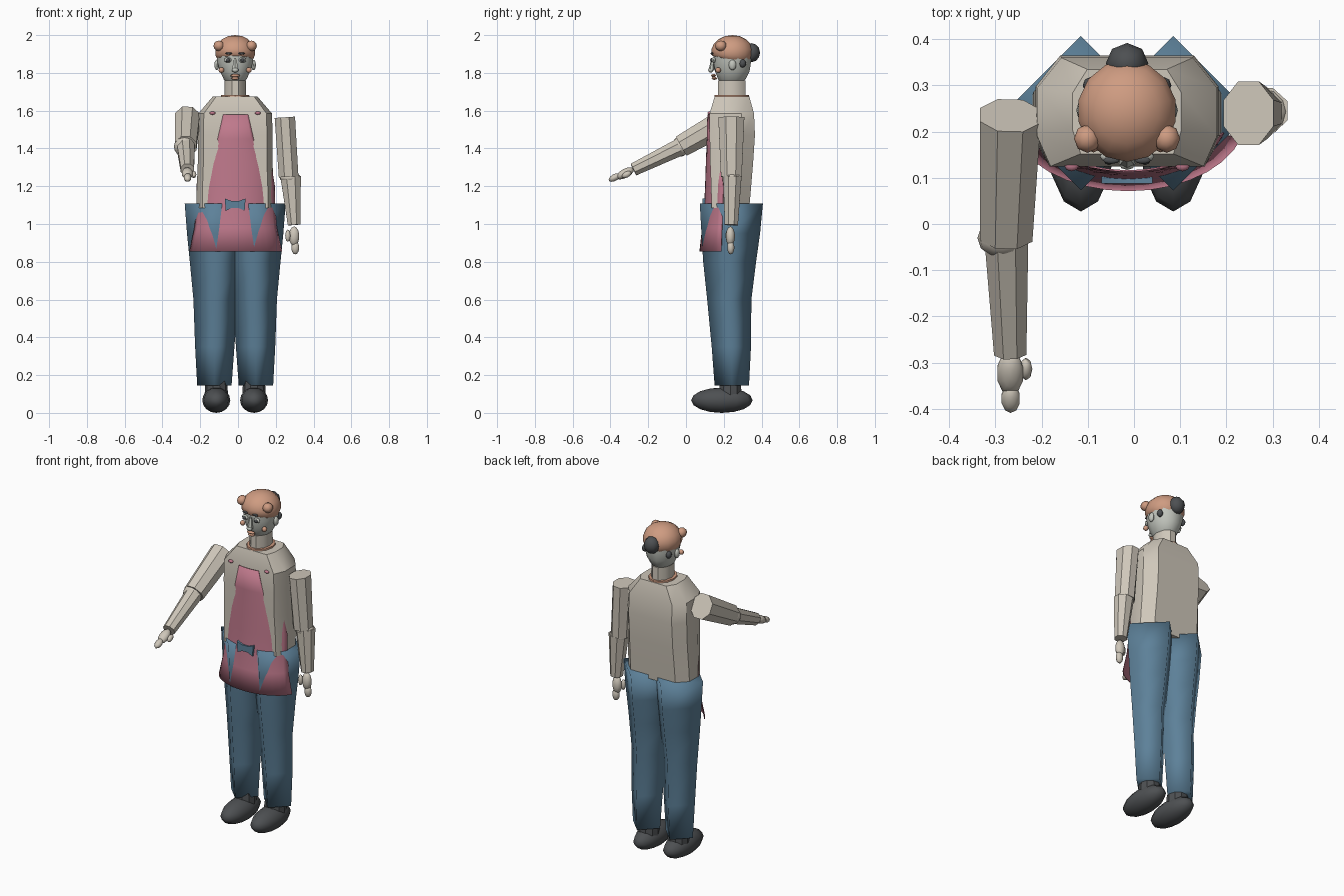
import bpy, bmesh, math
from mathutils import Vector, Matrix

if "Cube" in bpy.data.objects:
    bpy.data.objects.remove(bpy.data.objects["Cube"])

CX = -0.015  # body centre line


def material(name, rgb):
    m = bpy.data.materials.new(name)
    m.diffuse_color = (*rgb, 1)
    m.use_nodes = True
    m.node_tree.nodes["Principled BSDF"].inputs["Base Color"].default_value = m.diffuse_color
    return m


CLOTH = material("beige_cloth", (0.62, 0.57, 0.49))
FACE = material("pale_face", (0.54, 0.56, 0.51))
HAIR = material("copper_brown", (0.62, 0.33, 0.22))
PINK = material("apron_pink", (0.52, 0.19, 0.26))
BLUE = material("trouser_blue", (0.11, 0.22, 0.32))
DARK = material("charcoal", (0.075, 0.08, 0.085))


def finish(name, bm, mat, angle=35):
    bmesh.ops.recalc_face_normals(bm, faces=bm.faces)
    me = bpy.data.meshes.new(name)
    bm.to_mesh(me)
    bm.free()
    ob = bpy.data.objects.new(name, me)
    bpy.context.collection.objects.link(ob)
    me.materials.append(mat)
    bpy.ops.object.select_all(action='DESELECT')
    ob.select_set(True)
    bpy.context.view_layer.objects.active = ob
    bpy.ops.object.shade_smooth_by_angle(angle=math.radians(angle))
    return ob


def loft(name, rings, mat, closed=True, angle=35):
    """Skin a stack of equal-length rings; closed rings get end caps."""
    bm = bmesh.new()
    vs = [[bm.verts.new(p) for p in r] for r in rings]
    n = len(rings[0])
    for a, b in zip(vs, vs[1:]):
        for i in range(n if closed else n - 1):
            j = (i + 1) % n
            bm.faces.new((a[i], a[j], b[j], b[i]))
    if closed:
        bm.faces.new(vs[0])
        bm.faces.new(vs[-1])
    return finish(name, bm, mat, angle)


def oval(cx, cy, z, rx, ry, n, turn=0.0):
    return [(cx + rx * math.cos(turn + math.tau * i / n),
             cy + ry * math.sin(turn + math.tau * i / n), z) for i in range(n)]


def ball(name, loc, rad, mat, seg=12, rot=None):
    bm = bmesh.new()
    bmesh.ops.create_uvsphere(bm, u_segments=seg, v_segments=max(6, seg // 2 + 2), radius=1)
    m = Matrix.Translation(loc) @ (rot or Matrix()) @ Matrix.Diagonal((*rad, 1))
    bmesh.ops.transform(bm, matrix=m, verts=bm.verts)
    return finish(name, bm, mat, 60)


def limb(name, p0, p1, r0, r1, mat, n=8):
    """Boxy tapered tube; r = (sideways radius, depth radius)."""
    p0, p1 = Vector(p0), Vector(p1)
    d = (p1 - p0).normalized()
    v = d.cross(Vector((1, 0, 0))).normalized()
    u = v.cross(d)
    rings = []
    for p, r in ((p0, r0), (p1, r1)):
        ring = []
        for i in range(n):
            t = math.tau * (i + 0.5) / n
            c, s = math.cos(t), math.sin(t)
            k = 1 / math.cos(math.pi / n)
            ring.append(p + u * (c * k * r[0]) + v * (s * k * r[1]))
        rings.append(ring)
    return loft(name, rings, mat)


# Shirt body: chamfered box sections (z, half width, front y, back y)
def chamfer_ring(z, w, f, b):
    c, h = 0.03 * w / 0.2, (b - f) * 0.28
    q = [(w - c, f), (w, f + h), (w, b - h), (w - c * 1.8, b)]
    pts = q + [(-x, y) for x, y in reversed(q)]
    return [(CX + x, y, z) for x, y in pts]


loft("shirt_body", [chamfer_ring(*s) for s in (
    (1.085, 0.205, 0.135, 0.335), (1.20, 0.203, 0.133, 0.345),
    (1.32, 0.198, 0.128, 0.355), (1.47, 0.198, 0.125, 0.365),
    (1.585, 0.195, 0.125, 0.36), (1.675, 0.118, 0.152, 0.335))], CLOTH)


# Apron: one curved sheet from bib to skirt (z, x radius, y radius, half sweep)
def arc(z, a, b, sweep, n=15):
    out = []
    for i in range(n):
        t = math.radians(sweep) * (2 * i / (n - 1) - 1)
        out.append((-0.0125 + a * math.sin(t), 0.235 - b * math.cos(t), z))
    return out


apron = loft("apron", [arc(*s) for s in (
    (0.855, 0.253, 0.160, 73), (0.98, 0.225, 0.146, 73), (1.10, 0.213, 0.135, 74),
    (1.20, 0.213, 0.130, 74), (1.32, 0.203, 0.126, 66), (1.45, 0.20, 0.121, 28),
    (1.58, 0.20, 0.118, 19))], PINK, closed=False)
mod = apron.modifiers.new("thickness", 'SOLIDIFY')
mod.thickness = 0.004

# Trousers, ankles and shoes
for side, x in (("left", -0.115), ("right", 0.085)):
    s = -1 if x < 0 else 1
    loft(side + "_trouser_leg", [oval(x + s * dx, y, z, r, r, 4) for z, y, r, dx in (
        (0.145, 0.2425, 0.091, 0.010), (0.35, 0.24, 0.104, 0.008),
        (0.60, 0.229, 0.117, 0.004), (0.80, 0.231, 0.140, 0.0),
        (0.95, 0.237, 0.155, 0.0), (1.108, 0.240, 0.167, 0.0))], BLUE, angle=95)
    loft(side + "_ankle", [oval(x, 0.235, z, r, r, 10) for z, r in
                           ((0.08, 0.062), (0.14, 0.060), (0.20, 0.048))], DARK)
    ball(side + "_shoe", (x, 0.19, 0.067), (0.074, 0.163, 0.067), DARK, 12)

# Waist bow
bow = [(-0.055, 1.135), (-0.02, 1.122), (0.02, 1.122), (0.055, 1.135),
       (0.050, 1.070), (0.018, 1.085), (-0.018, 1.085), (-0.050, 1.070)]
loft("waist_bow", [[(CX + x, y, z) for x, z in bow] for y in (0.088, 0.110)], BLUE)

# Hanging arm
ax = 0.24
limb("hanging_upper_arm", (0.248, ax, 1.565), (0.268, ax, 1.25), (0.054, 0.069), (0.052, 0.055), CLOTH)
ball("hanging_elbow", (0.276, ax + 0.003, 1.245), (0.056, 0.052, 0.03), CLOTH)
limb("hanging_forearm", (0.279, ax + 0.005, 1.25), (0.297, ax, 0.995), (0.054, 0.049), (0.033, 0.035), CLOTH)
ball("hanging_palm", (0.297, 0.235, 0.935), (0.029, 0.024, 0.052), CLOTH, 10)
ball("hanging_fingers", (0.303, 0.237, 0.875), (0.022, 0.019, 0.036), CLOTH, 10)
ball("hanging_thumb", (0.264, 0.222, 0.938), (0.014, 0.013, 0.032), CLOTH, 8)

# Arm reaching forward
tilt = Matrix.Rotation(math.radians(28), 4, 'X')
limb("reaching_upper_arm", (-0.268, 0.235, 1.56), (-0.277, -0.025, 1.412), (0.066, 0.070), (0.057, 0.058), CLOTH)
ball("reaching_elbow", (-0.283, -0.03, 1.41), (0.056, 0.045, 0.054), CLOTH)
limb("reaching_forearm", (-0.276, -0.035, 1.406), (-0.268, -0.278, 1.288), (0.047, 0.046), (0.035, 0.034), CLOTH)
ball("reaching_palm", (-0.268, -0.323, 1.268), (0.030, 0.052, 0.024), CLOTH, 10, tilt)
ball("reaching_fingers", (-0.267, -0.378, 1.246), (0.021, 0.034, 0.018), CLOTH, 10, tilt)
ball("reaching_thumb", (-0.234, -0.314, 1.262), (0.014, 0.027, 0.016), CLOTH, 8, tilt)

# Neck and collar
loft("neck", [oval(CX, 0.2425, z, rx, ry, 10) for z, rx, ry in
              ((1.66, 0.058, 0.078), (1.76, 0.057, 0.076))], CLOTH)
loft("collar", [oval(CX, 0.2425, z, rx, ry, 12) for z, rx, ry in
                ((1.668, 0.076, 0.092), (1.684, 0.074, 0.090))], HAIR)

# Head: tapered face with a rounded hair cap
loft("face", [oval(CX, y, z, rx, ry, 12, math.pi / 12) for z, y, rx, ry in (
    (1.742, 0.238, 0.035, 0.045), (1.765, 0.243, 0.062, 0.075),
    (1.81, 0.245, 0.084, 0.095), (1.86, 0.245, 0.098, 0.103),
    (1.92, 0.245, 0.100, 0.104))], FACE, angle=60)
cap = ball("hair_cap", (CX, 0.245, 1.91), (0.109, 0.112, 0.09), HAIR, 14)
for v in cap.data.vertices:
    v.co.z = max(v.co.z, 1.86 + 0.28 * (0.245 - v.co.y))
ball("hair_bun", (CX, 0.348, 1.907), (0.046, 0.044, 0.050), DARK, 8)

# Mirrored head details and chest studs: offset, y, z, radii
for s, side in ((-1, "left"), (1, "right")):
    for name, dx, y, z, rad, mat in (
            ("hair_curl", 0.086, 0.185, 1.943, (0.029, 0.031, 0.028), HAIR),
            ("ear", 0.097, 0.246, 1.842, (0.013, 0.020, 0.028), FACE),
            ("nape_lock", 0.080, 0.300, 1.850, (0.016, 0.018, 0.022), DARK),
            ("eye_white", 0.039, 0.146, 1.868, (0.020, 0.012, 0.014), FACE),
            ("pupil", 0.039, 0.136, 1.868, (0.011, 0.008, 0.011), DARK),
            ("brow", 0.034, 0.138, 1.903, (0.018, 0.008, 0.006), DARK),
            ("cheek", 0.073, 0.170, 1.815, (0.015, 0.015, 0.015), HAIR),
            ("chest_stud", 0.120, 0.126, 1.587, (0.016, 0.012, 0.009), PINK)):
        ball(side + "_" + name, (CX + s * dx, y, z), rad, mat, 8)

# Nose, lips and chin
limb("nose", (CX, 0.142, 1.878), (CX, 0.135, 1.815), (0.007, 0.007), (0.016, 0.013), FACE, 6)
ball("nose_tip", (CX, 0.131, 1.815), (0.018, 0.014, 0.013), FACE, 8)
ball("upper_lip", (CX, 0.146, 1.786), (0.027, 0.013, 0.008), HAIR, 8)
ball("lower_lip", (CX, 0.150, 1.771), (0.022, 0.014, 0.008), HAIR, 8)
